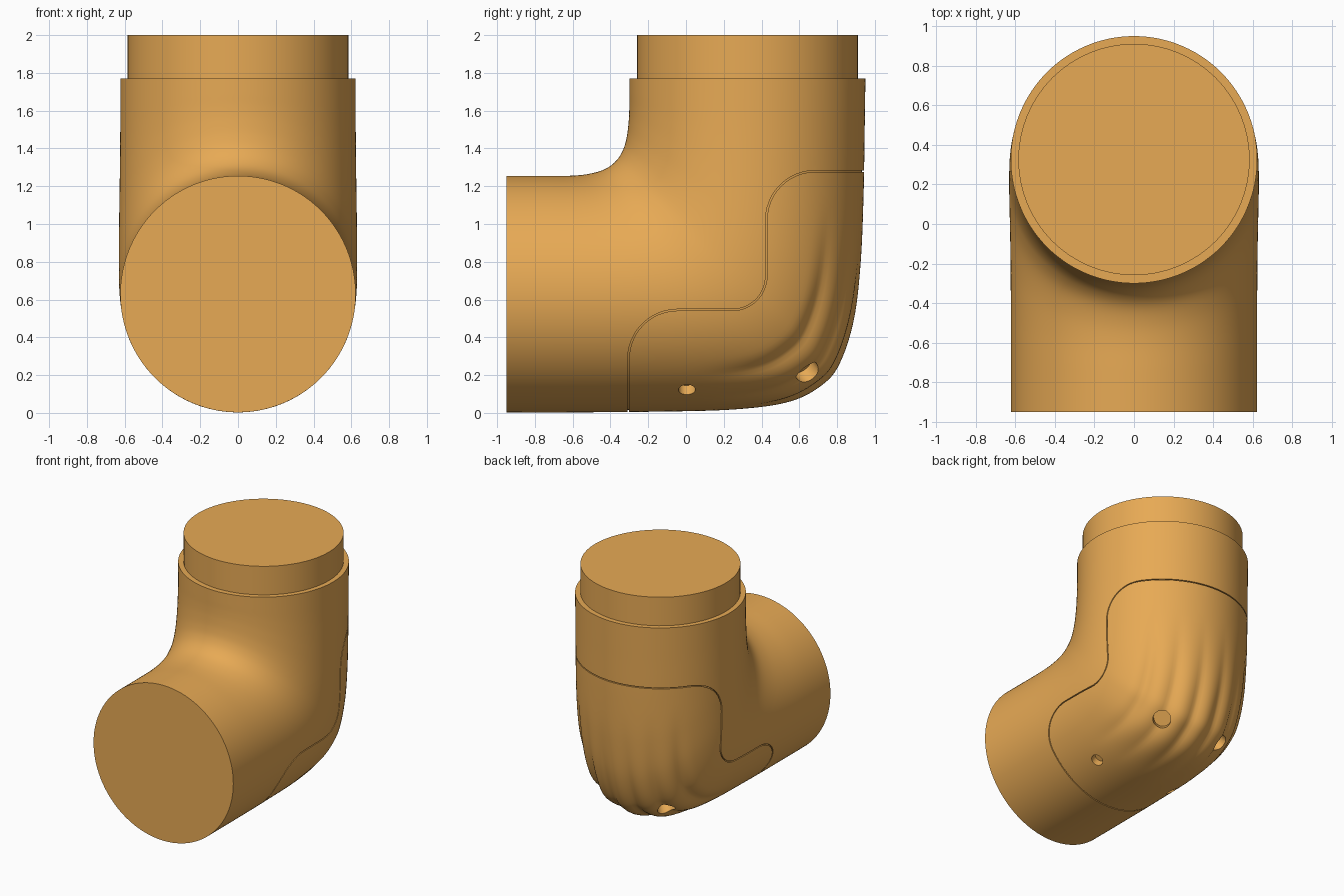
import bpy, bmesh, math
from mathutils import Vector

if "Cube" in bpy.data.objects:
    bpy.data.objects.remove(bpy.data.objects["Cube"])

N = 180           # points around each ring
STEPS = 8         # rings between key sections

mat = bpy.data.materials.new("orange")
mat.diffuse_color = (0.80, 0.40, 0.09, 1)
mat.use_nodes = True
mat.node_tree.nodes["Principled BSDF"].inputs["Base Color"].default_value = mat.diffuse_color

# Key sections of the elbow: outer y, z then inner y, z
SECTIONS = [
    (-.95, .003, -.95, 1.255), (-.60, .003, -.75, 1.255), (-.20, .006, -.60, 1.256),
    (.25, .018, -.50, 1.268), (.55, .060, -.42, 1.295), (.73, .155, -.365, 1.34),
    (.82, .275, -.33, 1.40), (.89, .50, -.312, 1.47), (.925, .80, -.303, 1.55),
    (.940, 1.15, -.30, 1.62), (.946, 1.50, -.30, 1.69), (.950, 1.77, -.30, 1.77)]


def make_object(name, bm):
    bmesh.ops.recalc_face_normals(bm, faces=bm.faces)
    me = bpy.data.meshes.new(name)
    bm.to_mesh(me)
    bm.free()
    me.materials.append(mat)
    ob = bpy.data.objects.new(name, me)
    bpy.context.collection.objects.link(ob)
    return ob


def subtract(ob, cutter):
    bpy.context.view_layer.objects.active = ob
    m = ob.modifiers.new("cut", 'BOOLEAN')
    m.operation, m.solver, m.object = 'DIFFERENCE', 'EXACT', cutter
    bpy.ops.object.modifier_apply(modifier=m.name)
    bpy.data.objects.remove(cutter)


def smooth(ob):
    bpy.ops.object.select_all(action='DESELECT')
    ob.select_set(True)
    bpy.context.view_layer.objects.active = ob
    bpy.ops.object.shade_smooth_by_angle(angle=math.radians(28))


def catmull(a, b, c, d, t):
    return 0.5 * (2*b + (c - a)*t + (2*a - 5*b + 4*c - d)*t*t + (3*b - a - 3*c + d)*t**3)


def step(a, b, x):
    t = min(1, max(0, (x - a) / (b - a)))
    return t * t * (3 - 2*t)


def elbow(name, inset=0.0):
    """Loft elliptical rings along the bend, with scalloped folds on the heel."""
    bm = bmesh.new()
    rings, last = [], len(SECTIONS) - 1
    for k in range(last * STEPS + 1):
        i = min(k // STEPS, last - 1)
        u = k / STEPS
        p = [SECTIONS[min(max(i + o, 0), last)] for o in (-1, 0, 1, 2)]
        oy, oz, iy, iz = (catmull(*q, u - i) for q in zip(*p))
        outer, inner = Vector((0, oy, oz)), Vector((0, iy, iz))
        mid, axis = (outer + inner) / 2, (outer - inner) / 2
        length = axis.length
        wide = 0.623 + 0.008 * step(2, 5, u) * (1 - step(6, 10, u))
        fold = 0.030 * step(2.6, 5, u) * (1 - step(6, 8.8, u))
        ring = []
        for j in range(N):
            deg = j * 360 / N
            a = math.radians(deg)
            off = abs((deg + 180) % 360 - 180)
            d = inset
            if off < 54:
                d += fold * (1 - abs(math.cos(math.pi * off / 18)))
            ring.append(bm.verts.new(mid + axis * (math.cos(a) * (length - d) / length)
                                     + Vector((math.sin(a) * (wide - d), 0, 0))))
        rings.append(ring)
    for r, s in zip(rings, rings[1:]):
        for j in range(N):
            n = (j + 1) % N
            bm.faces.new((r[j], r[n], s[n], s[j]))
    bm.faces.new(rings[0])
    bm.faces.new(rings[-1])
    return make_object(name, bm)


def seam_cutter(width):
    """Thin ribbon following the rounded outline of the heel guard."""
    pts = [Vector(p) for p in ((-.305, -.2), (-.305, .545), (.425, .545), (.425, 1.28), (1.2, 1.28))]
    path = [pts[0]]
    for a, b, c, r in zip(pts, pts[1:], pts[2:], (.26, .18, .26)):
        d1, d2 = (a - b).normalized(), (c - b).normalized()
        for k in range(13):
            t = math.pi / 2 * k / 12
            path.append(b + d1 * r * (1 - math.sin(t)) + d2 * r * (1 - math.cos(t)))
    path.append(pts[-1])
    bm = bmesh.new()
    rows = []
    for k, p in enumerate(path):
        t = (path[min(k + 1, len(path) - 1)] - path[max(k - 1, 0)]).normalized()
        n = Vector((-t.y, t.x)) * width / 2
        rows.append([bm.verts.new((x, *(p + n * s))) for x, s in ((-1, 1), (1, 1), (1, -1), (-1, -1))])
    for r, s in zip(rows, rows[1:]):
        for j in range(4):
            bm.faces.new((r[j], r[j - 1], s[j - 1], s[j]))
    bm.faces.new(rows[0])
    bm.faces.new(rows[-1])
    return make_object("seam_cutter", bm)


# Elbow body, with a shallow seam around the heel guard
body = elbow("elbow_body")
spots = []
for y, z, r in ((.005, .122, .045), (.64, .22, .066)):
    _, loc, nor, _ = body.ray_cast(Vector((2, y, z)), Vector((-1, 0, 0)))
    spots.append((loc.copy(), nor.copy(), r))
seam = seam_cutter(.008)
subtract(seam, elbow("core", .012))
subtract(body, seam)

# Round screw holes, mirrored on both sides
for loc, nor, r in spots:
    for side in (1, -1):
        flip = Vector((side, 1, 1))
        bpy.ops.mesh.primitive_cylinder_add(vertices=32, radius=r, depth=.12, location=loc * flip)
        hole = bpy.context.object
        hole.rotation_euler = (nor * flip).to_track_quat('Z', 'Y').to_euler()
        bpy.context.view_layer.update()
        subtract(body, hole)
smooth(body)

# Inner pipe standing out of the top socket
bpy.ops.mesh.primitive_cylinder_add(vertices=64, radius=.585, depth=.4, location=(0, .326, 1.8))
pipe = bpy.context.object
pipe.name = "inner_pipe"
pipe.data.materials.append(mat)
smooth(pipe)
